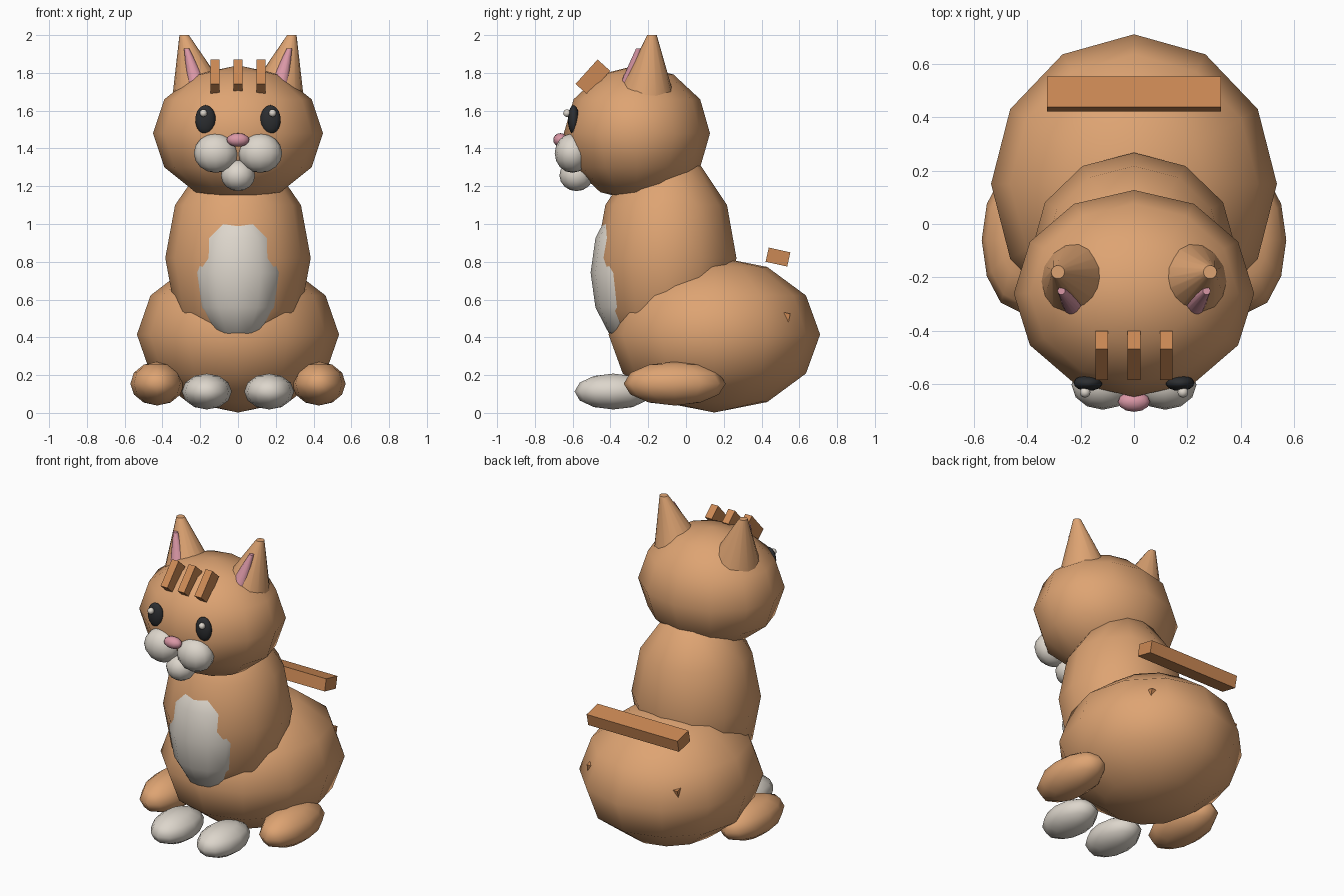
import bpy
import bmesh
from math import radians
from mathutils import Matrix, Vector

cube = bpy.data.objects.get("Cube")
if cube:
    bpy.data.objects.remove(cube, do_unlink=True)


def material(name, rgb):
    mat = bpy.data.materials.new(name)
    mat.use_nodes = True
    color = (*rgb, 1.0)
    mat.diffuse_color = color
    mat.node_tree.nodes["Principled BSDF"].inputs["Base Color"].default_value = color
    return mat


FUR = material("orange fur", (0.73, 0.37, 0.17))
STRIPE = material("dark orange stripe", (0.60, 0.25, 0.09))
CREAM = material("cream white", (0.72, 0.67, 0.60))
PINK = material("pink", (0.70, 0.31, 0.38))
BLACK = material("eye black", (0.025, 0.027, 0.03))


def finish(name, bm, mat, smooth=True):
    bmesh.ops.recalc_face_normals(bm, faces=bm.faces)
    for face in bm.faces:
        # flat caps stay flat, sides are smooth
        face.smooth = smooth and len(face.verts) <= 4
    mesh = bpy.data.meshes.new(name)
    bm.to_mesh(mesh)
    bm.free()
    mesh.materials.append(mat)
    obj = bpy.data.objects.new(name, mesh)
    bpy.context.scene.collection.objects.link(obj)
    return obj


def ellipsoid(name, center, radii, mat, segments=12, rings=6):
    bm = bmesh.new()
    bmesh.ops.create_uvsphere(bm, u_segments=segments, v_segments=rings, radius=1)
    bmesh.ops.transform(bm, verts=bm.verts,
                        matrix=Matrix.Translation(center) @ Matrix.Diagonal((*radii, 1)))
    return finish(name, bm, mat)


def leaning_cone(name, base, base_radius, tip, tip_radius, mat):
    bm = bmesh.new()
    base, tip = Vector(base), Vector(tip)
    bmesh.ops.create_cone(bm, cap_ends=True, segments=16, radius1=base_radius,
                          radius2=tip_radius, depth=2)
    for v in bm.verts:
        end = tip if v.co.z > 0 else base
        v.co = Vector((v.co.x, v.co.y, 0)) + end
    return finish(name, bm, mat)


def bar(name, center, size, tilt):
    bm = bmesh.new()
    bmesh.ops.create_cube(bm, size=1)
    bmesh.ops.transform(bm, verts=bm.verts, matrix=Matrix.Translation(center)
                        @ Matrix.Rotation(radians(tilt), 4, 'X')
                        @ Matrix.Diagonal((*size, 1)))
    return finish(name, bm, STRIPE, smooth=False)


# Main masses
ellipsoid("hips", (0, 0.15, 0.415), (0.535, 0.56, 0.413), FUR)
ellipsoid("torso", (0, -0.105, 0.82), (0.385, 0.372, 0.56), FUR)
ellipsoid("head", (0, -0.26, 1.48), (0.45, 0.387, 0.36), FUR)
ellipsoid("belly_patch", (0, -0.315, 0.742), (0.24, 0.19, 0.367), CREAM)

# Central face parts
ellipsoid("chin", (0, -0.58, 1.257), (0.09, 0.09, 0.083), CREAM, 12, 8)
ellipsoid("nose", (0, -0.665, 1.445), (0.06, 0.038, 0.036), PINK, 12, 8)

# Paired parts
for side, s in (("left", 1), ("right", -1)):
    ellipsoid(f"{side}_front_paw", (s * 0.165, -0.385, 0.113),
              (0.132, 0.205, 0.095), CREAM)
    ellipsoid(f"{side}_hind_foot", (s * 0.428, -0.06, 0.155),
              (0.142, 0.27, 0.116), FUR)
    ellipsoid(f"{side}_muzzle", (s * 0.117, -0.602, 1.375),
              (0.117, 0.093, 0.104), CREAM, 12, 8)
    ellipsoid(f"{side}_eye", (s * 0.172, -0.595, 1.552),
              (0.054, 0.03, 0.077), BLACK, 16, 10)
    ellipsoid(f"{side}_eye_glint", (s * 0.183, -0.63, 1.587),
              (0.02, 0.02, 0.02), CREAM, 12, 8)
    leaning_cone(f"{side}_ear", (s * 0.185, -0.22, 1.65), 0.165,
                 (s * 0.285, -0.18, 2.0), 0.025, FUR)
    leaning_cone(f"{side}_inner_ear", (s * 0.205, -0.31, 1.70), 0.058,
                 (s * 0.272, -0.25, 1.93), 0.014, PINK)

# Forehead stripes
for i, name in enumerate(("right", "middle", "left")):
    bar(f"{name}_forehead_stripe", ((i - 1) * 0.121, -0.493, 1.776),
        (0.048, 0.174, 0.09), 48)

# Back stripes, the lower one mostly sunk into the hips
for name, z in (("upper", 0.825), ("lower", 0.5)):
    bar(f"{name}_back_stripe", (0, 0.487, z), (0.65, 0.117, 0.077), -12.5)
